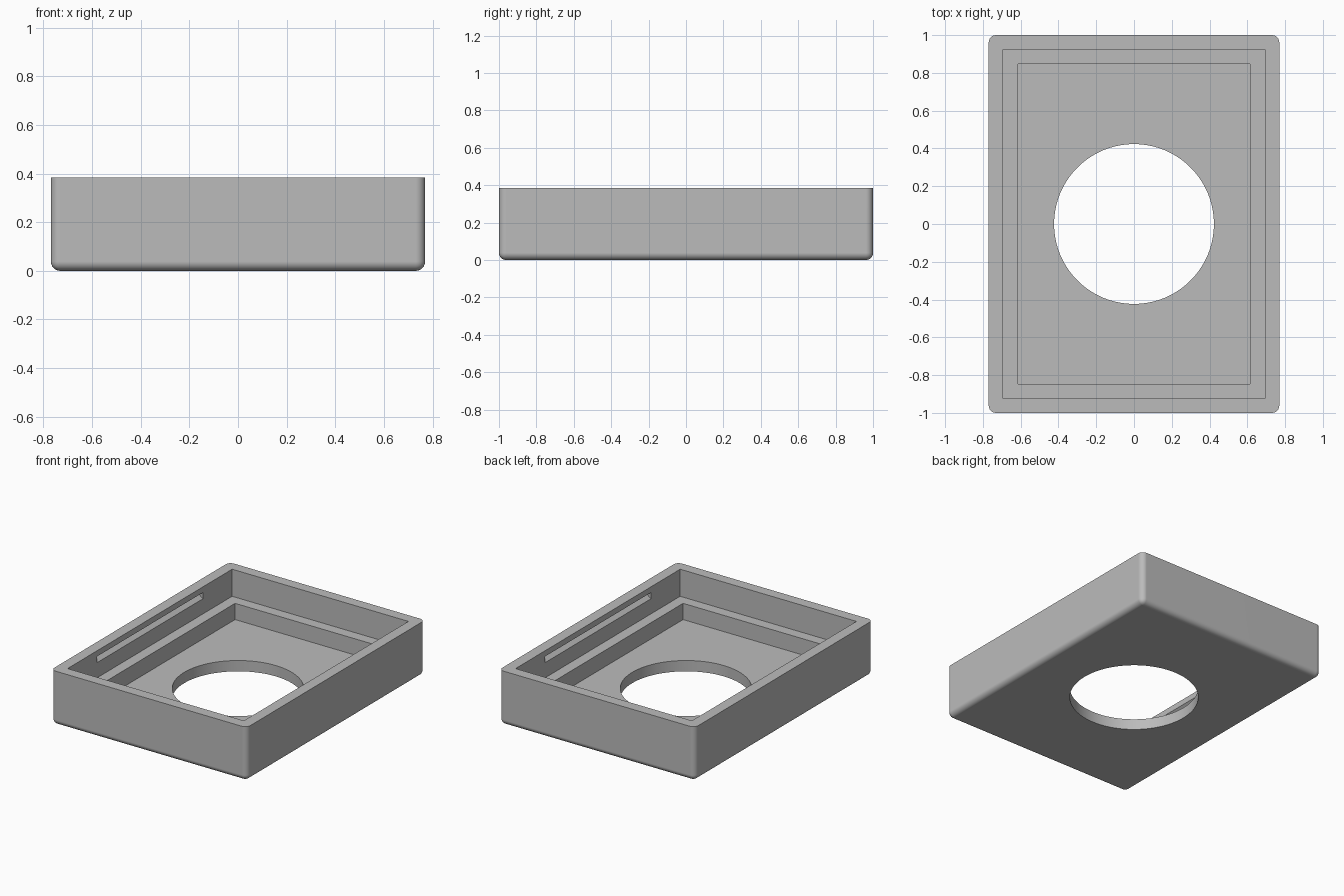
import bpy
import bmesh
import math
from mathutils import Matrix

if "Cube" in bpy.data.objects:
    bpy.data.objects.remove(bpy.data.objects["Cube"], do_unlink=True)

# Main dimensions: everything is a multiple of the wall thickness
WALL = 2 / 26
HALF_X, HALF_Y, HEIGHT = 10 * WALL, 13 * WALL, 5 * WALL
FLOOR_Z, LEDGE_Z = WALL, 2.5 * WALL
HOLE_RADIUS = 5.5 * WALL

grey = bpy.data.materials.new("plain grey")
grey.use_nodes = True
grey.diffuse_color = (0.5, 0.5, 0.5, 1)
grey.node_tree.nodes["Principled BSDF"].inputs["Base Color"].default_value = (0.5, 0.5, 0.5, 1)


def make_object(name, bm):
    bmesh.ops.recalc_face_normals(bm, faces=bm.faces)
    mesh = bpy.data.meshes.new(name)
    bm.to_mesh(mesh)
    bm.free()
    mesh.materials.append(grey)
    obj = bpy.data.objects.new(name, mesh)
    bpy.context.collection.objects.link(obj)
    return obj


def box(half_x, half_y, low, high):
    bm = bmesh.new()
    size = Matrix.Diagonal((2 * half_x, 2 * half_y, high - low, 1))
    bmesh.ops.create_cube(bm, size=1, matrix=Matrix.Translation((0, 0, (low + high) / 2)) @ size)
    return bm


def groove(side):
    # V-shaped prism lying along the inner face of a side wall
    bm = bmesh.new()
    face_x, z, half_h, depth, half_len = 9 * WALL, 0.322, 0.022, 0.028, 0.595
    outline = [(face_x - depth, z - 2 * half_h), (face_x, z - half_h),
               (face_x + depth, z), (face_x, z + half_h), (face_x - depth, z + 2 * half_h)]
    face = bm.faces.new([bm.verts.new((side * x, -half_len, h)) for x, h in outline])
    new = bmesh.ops.extrude_face_region(bm, geom=[face])["geom"]
    bmesh.ops.translate(bm, vec=(0, 2 * half_len, 0),
                        verts=[v for v in new if isinstance(v, bmesh.types.BMVert)])
    return bm


# Outer shell with rounded upright and bottom edges, sharp rim
bm = box(HALF_X, HALF_Y, 0, HEIGHT)
rounded = [e for e in bm.edges if min(v.co.z for v in e.verts) < HEIGHT / 2]
bmesh.ops.bevel(bm, geom=rounded, offset=WALL / 2, segments=6, profile=0.5, affect='EDGES')
tray = make_object("tray", bm)

# Stepped recess, round floor opening and side grooves
hole = bmesh.new()
bmesh.ops.create_cone(hole, cap_ends=True, segments=96, radius1=HOLE_RADIUS,
                      radius2=HOLE_RADIUS, depth=1)
cutters = [
    make_object("upper_recess_cutter", box(9 * WALL, 12 * WALL, LEDGE_Z, 1)),
    make_object("lower_recess_cutter", box(8 * WALL, 11 * WALL, FLOOR_Z, 1)),
    make_object("floor_hole_cutter", hole),
    make_object("left_groove_cutter", groove(1)),
    make_object("right_groove_cutter", groove(-1)),
]

bpy.ops.object.select_all(action='DESELECT')
bpy.context.view_layer.objects.active = tray
tray.select_set(True)
for cutter in cutters:
    cut = tray.modifiers.new(cutter.name, 'BOOLEAN')
    cut.operation = 'DIFFERENCE'
    cut.solver = 'EXACT'
    cut.object = cutter
    bpy.ops.object.modifier_apply(modifier=cut.name)
    bpy.data.objects.remove(cutter, do_unlink=True)

# Smooth rounded edges while the flat walls stay flat
bpy.ops.object.shade_smooth_by_angle(angle=math.radians(30))
weighted = tray.modifiers.new("flat_walls", 'WEIGHTED_NORMAL')
weighted.keep_sharp = True
